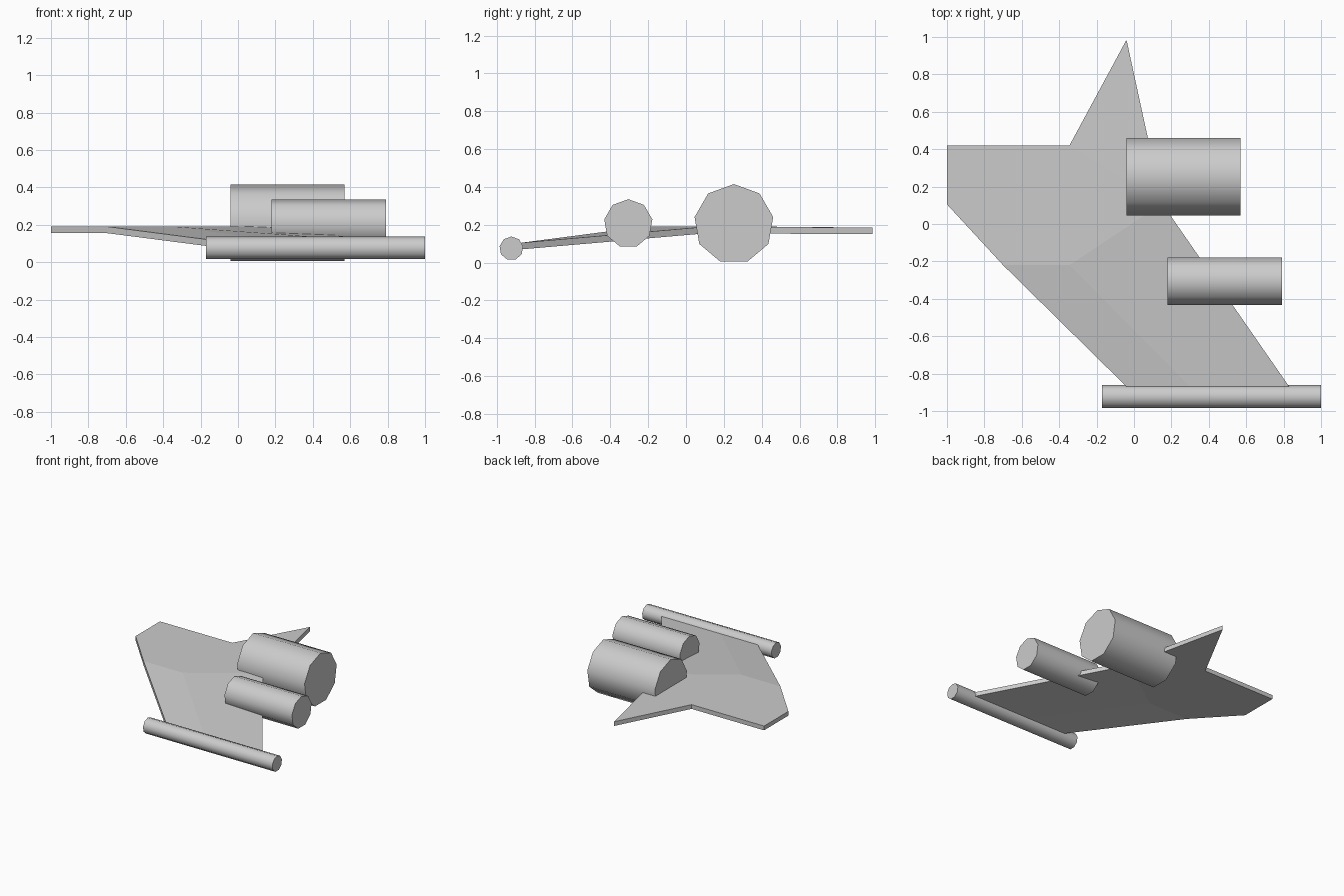
import bpy, bmesh
from math import pi, cos, sin

if "Cube" in bpy.data.objects:
    bpy.data.objects.remove(bpy.data.objects["Cube"])

THICK = 0.035


def make_object(name, bm):
    bmesh.ops.recalc_face_normals(bm, faces=bm.faces)
    mesh = bpy.data.meshes.new(name)
    bm.to_mesh(mesh)
    bm.free()
    obj = bpy.data.objects.new(name, mesh)
    bpy.context.collection.objects.link(obj)
    return obj


def pod(name, x0, x1, y, z, r, sides=9):
    """Capped nine-sided cylinder along x with one corner pointing up."""
    bm = bmesh.new()
    ring = [bm.verts.new((x0, y + r * sin(2 * pi * i / sides),
                          z + r * cos(2 * pi * i / sides))) for i in range(sides)]
    cap = bm.faces.new(ring)
    out = bmesh.ops.extrude_face_region(bm, geom=[cap], use_keep_orig=True)
    moved = [v for v in out["geom"] if isinstance(v, bmesh.types.BMVert)]
    bmesh.ops.translate(bm, verts=moved, vec=(x1 - x0, 0, 0))
    obj = make_object(name, bm)
    bpy.ops.object.select_all(action='DESELECT')
    obj.select_set(True)
    bpy.context.view_layer.objects.active = obj
    bpy.ops.object.shade_smooth_by_angle(angle=0.9)
    return obj


# Wing plate: level inner deck and drooping outer panels, given by the top outline
top = {
    "tail": (-1.0, 0.42, 0.19), "notch": (-0.345, 0.42, 0.19),
    "tip": (-0.04, 0.985, 0.185), "root": (0.15, 0.11, 0.19),
    "fold_mid": (-0.345, -0.22, 0.19), "fold_edge": (-0.70, -0.22, 0.19),
    "tail_low": (-1.0, 0.105, 0.19),
    "end_rear": (-0.04, -0.87, 0.105), "end_mid": (0.30, -0.87, 0.105),
    "end_front": (0.83, -0.87, 0.105),
}
panels = [
    ("tail", "tail_low", "fold_edge", "fold_mid", "root", "notch"),
    ("notch", "root", "tip"),
    ("fold_edge", "end_rear", "end_mid", "fold_mid"),
    ("fold_mid", "end_mid", "end_front", "root"),
]
bm = bmesh.new()
verts = {k: bm.verts.new(p) for k, p in top.items()}
faces = [bm.faces.new([verts[k] for k in p]) for p in panels]
out = bmesh.ops.extrude_face_region(bm, geom=faces, use_keep_orig=True)
lower = [v for v in out["geom"] if isinstance(v, bmesh.types.BMVert)]
bmesh.ops.translate(bm, verts=lower, vec=(0, 0, -THICK))
make_object("wing", bm)

# Pods: large inner engine, smaller outer engine, slim wingtip tube
pod("inner_engine", -0.04, 0.57, 0.253, 0.204, 0.211)
pod("outer_engine", 0.18, 0.79, -0.305, 0.206, 0.129)
pod("wingtip_tube", -0.17, 1.0, -0.923, 0.075, 0.063)
